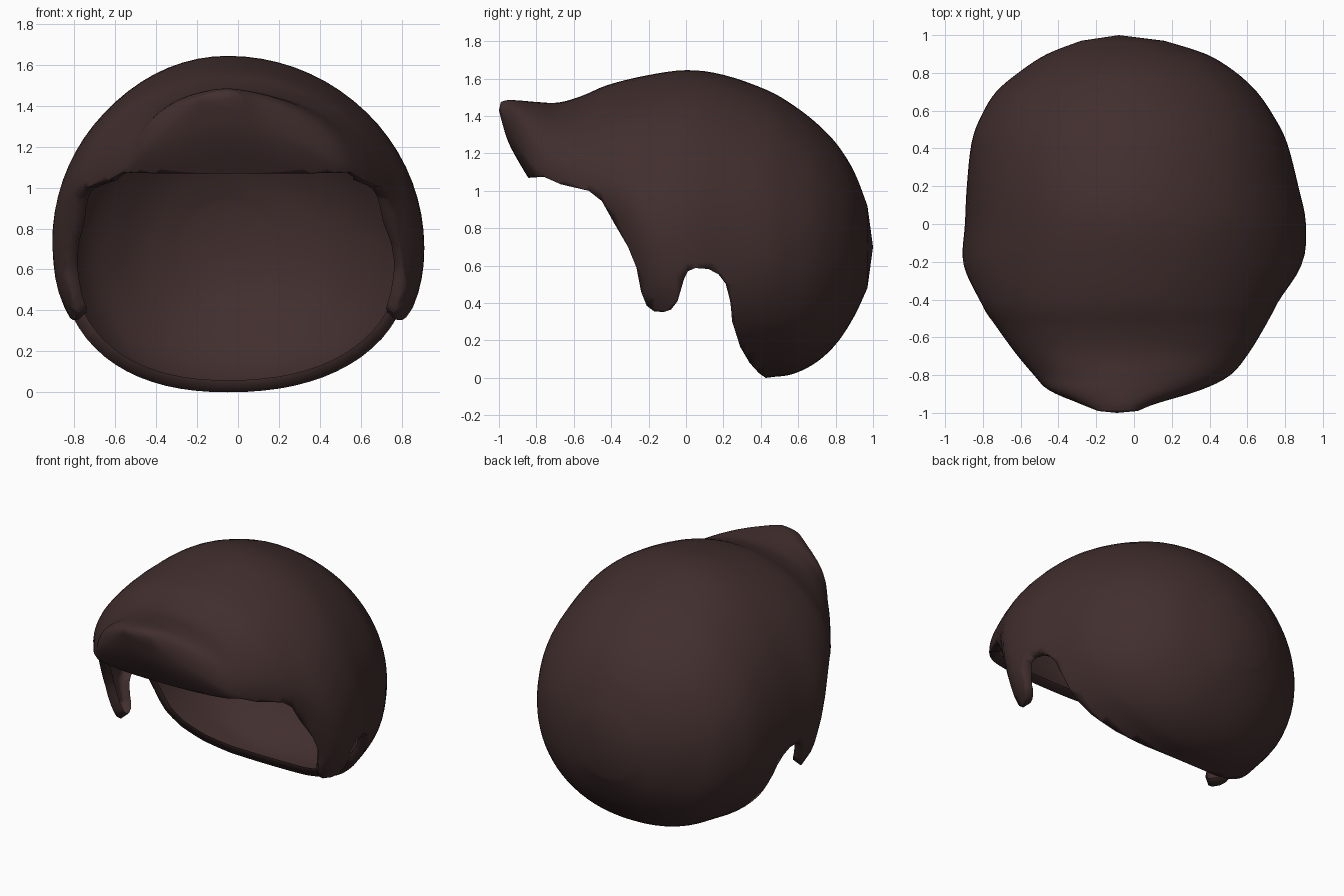
import bpy, bmesh, math
from mathutils import Vector

if "Cube" in bpy.data.objects:
    bpy.data.objects.remove(bpy.data.objects["Cube"])

brown = bpy.data.materials.new("dark brown hair")
brown.diffuse_color = (0.053, 0.028, 0.027, 1)
brown.use_nodes = True
brown.node_tree.nodes["Principled BSDF"].inputs["Base Color"].default_value = brown.diffuse_color

# Cross-sections from front to back: y, left x, right x, top z, widest z, bottom z
SECTIONS = [
    (-0.99, -0.19, 0.02, 1.475, 1.43, 1.39),
    (-0.95, -0.29, 0.12, 1.485, 1.35, 1.26),
    (-0.88, -0.45, 0.35, 1.482, 1.22, 1.13),
    (-0.80, -0.53, 0.51, 1.475, 1.12, 1.00),
    (-0.68, -0.63, 0.61, 1.472, 1.07, 0.80),
    (-0.55, -0.725, 0.69, 1.51, 1.01, 0.40),
    (-0.42, -0.82, 0.77, 1.565, 0.92, 0.15),
    (-0.22, -0.905, 0.89, 1.615, 0.75, -0.05),
    (0.00, -0.895, 0.91, 1.645, 0.70, -0.06),
    (0.20, -0.885, 0.87, 1.62, 0.70, -0.04),
    (0.43, -0.86, 0.81, 1.54, 0.70, 0.00),
    (0.57, -0.81, 0.74, 1.46, 0.70, 0.02),
    (0.70, -0.73, 0.65, 1.36, 0.70, 0.085),
    (0.81, -0.60, 0.53, 1.245, 0.70, 0.19),
    (0.90, -0.46, 0.38, 1.10, 0.70, 0.33),
    (0.97, -0.28, 0.16, 0.92, 0.70, 0.48),
]
TIP_FRONT, TIP_BACK = (-0.09, -1.0, 1.43), (-0.08, 1.0, 0.70)
STEPS, AROUND = 4, 72


def spline(rows, steps):
    """Smoothly resample the section table."""
    out = []
    for i in range(len(rows) - 1):
        p0, p1 = rows[max(i - 1, 0)], rows[i]
        p2, p3 = rows[i + 1], rows[min(i + 2, len(rows) - 1)]
        for s in range(steps):
            t = s / steps
            out.append([0.5 * (2 * b + (c - a) * t + (2*a - 5*b + 4*c - d) * t**2
                               + (3*b - a - 3*c + d) * t**3)
                        for a, b, c, d in zip(p0, p1, p2, p3)])
    return out + [list(rows[-1])]


def power(v, e):
    return math.copysign(abs(v) ** e, v)


def new_object(name, bm):
    bmesh.ops.recalc_face_normals(bm, faces=bm.faces)
    mesh = bpy.data.meshes.new(name)
    bm.to_mesh(mesh)
    bm.free()
    mesh.materials.append(brown)
    ob = bpy.data.objects.new(name, mesh)
    bpy.context.collection.objects.link(ob)
    return ob


def hair_volume(name):
    """Closed loft through the sections."""
    bm, rings = bmesh.new(), []
    for y, xl, xr, top, mid, bot in spline(SECTIONS, STEPS):
        xm, ring = -0.05, []
        for k in range(AROUND):
            a = 2 * math.pi * k / AROUND
            c, s = math.cos(a), math.sin(a)
            if s < 0:
                c, s = power(c, 0.92), power(s, 0.92)
            x = xm + c * ((xr - xm) if c > 0 else (xm - xl))
            z = mid + s * ((top - mid) if s > 0 else (mid - bot))
            ring.append(bm.verts.new((x, y, z)))
        rings.append(ring)
    for r0, r1 in zip(rings, rings[1:]):
        for k in range(AROUND):
            j = (k + 1) % AROUND
            bm.faces.new((r0[k], r0[j], r1[j], r1[k]))
    for tip, ring in ((TIP_FRONT, rings[0]), (TIP_BACK, rings[-1])):
        v = bm.verts.new(tip)
        for k in range(AROUND):
            bm.faces.new((v, ring[k], ring[(k + 1) % AROUND]))
    return new_object(name, bm)


# Hem seen from the side (y, z): fringe, sideburn, ear notch, nape
HEM = [(-1.5, 1.03), (-0.83, 1.07), (-0.76, 1.075), (-0.67, 1.035), (-0.52, 1.0),
       (-0.45, 0.945), (-0.38, 0.82), (-0.31, 0.70), (-0.265, 0.59),
       (-0.24, 0.46), (-0.21, 0.385), (-0.17, 0.355), (-0.12, 0.352),
       (-0.08, 0.365), (-0.045, 0.41), (-0.01, 0.53), (0.01, 0.57),
       (0.05, 0.587), (0.12, 0.582), (0.18, 0.55), (0.225, 0.49),
       (0.25, 0.38), (0.26, 0.26), (0.29, 0.165), (0.34, 0.08),
       (0.39, 0.025), (0.44, -0.01), (0.47, -0.5), (-1.5, -0.5)]


def hem_distance(co, hem):
    """Distance to the hem line in the side view."""
    p, best = Vector((co.y, co.z)), 9.0
    for a, b in zip(hem, hem[1:]):
        a, b = Vector(a), Vector(b)
        t = max(0, min(1, (p - a).dot(b - a) / (b - a).length_squared))
        best = min(best, (p - a - (b - a) * t).length)
    return best


bm = bmesh.new()
left = [bm.verts.new((-1.5, y, z)) for y, z in HEM]
right = [bm.verts.new((1.5, y, z)) for y, z in HEM]
bm.faces.new(left)
bm.faces.new(right)
for i in range(len(HEM)):
    j = (i + 1) % len(HEM)
    bm.faces.new((left[i], left[j], right[j], right[i]))
hem_cutter = new_object("hem_cutter", bm)
hem_cutter.hide_render = True

# Hair: trim the volume along the hem
hair = hair_volume("hair")
bpy.context.view_layer.objects.active = hair
mod = hair.modifiers.new("cut", 'BOOLEAN')
mod.operation, mod.solver, mod.object = 'DIFFERENCE', 'EXACT', hem_cutter
bpy.ops.object.modifier_apply(modifier=mod.name)
bpy.data.objects.remove(hem_cutter)

# Open the underside so the hair is a thin hollow sheet
bm = bmesh.new()
bm.from_mesh(hair.data)
caps = [f for f in bm.faces if abs(f.normal.x) < 0.002
        and all(hem_distance(v.co, HEM) < 0.001 for v in f.verts)
        and hem_distance(f.calc_center_median(), HEM) < 0.0005]
bmesh.ops.delete(bm, geom=caps, context='FACES')

# Curl the front edge of the sideburns gently inwards
for v in bm.verts:
    fade = max(0, min(1, (1.05 - v.co.z) / 0.2))
    near = max(0, 1 - hem_distance(v.co, HEM[5:12]) / 0.16)
    v.co.x *= 1 - 0.055 * fade * near ** 2

# Narrow lip turned inwards along the hem
bm.normal_update()
edges = [e for e in bm.edges if e.is_boundary]
inward = {}
for e in edges:
    for v in e.verts:
        inward[v.co.copy().freeze()] = -v.normal.copy()
lip = bmesh.ops.extrude_edge_only(bm, edges=edges)["geom"]
for v in [g for g in lip if isinstance(g, bmesh.types.BMVert)]:
    v.co += inward[v.co.copy().freeze()] * 0.06
bm.to_mesh(hair.data)
bm.free()

bpy.ops.object.select_all(action='DESELECT')
hair.select_set(True)
bpy.ops.object.shade_smooth_by_angle(angle=math.radians(100))
